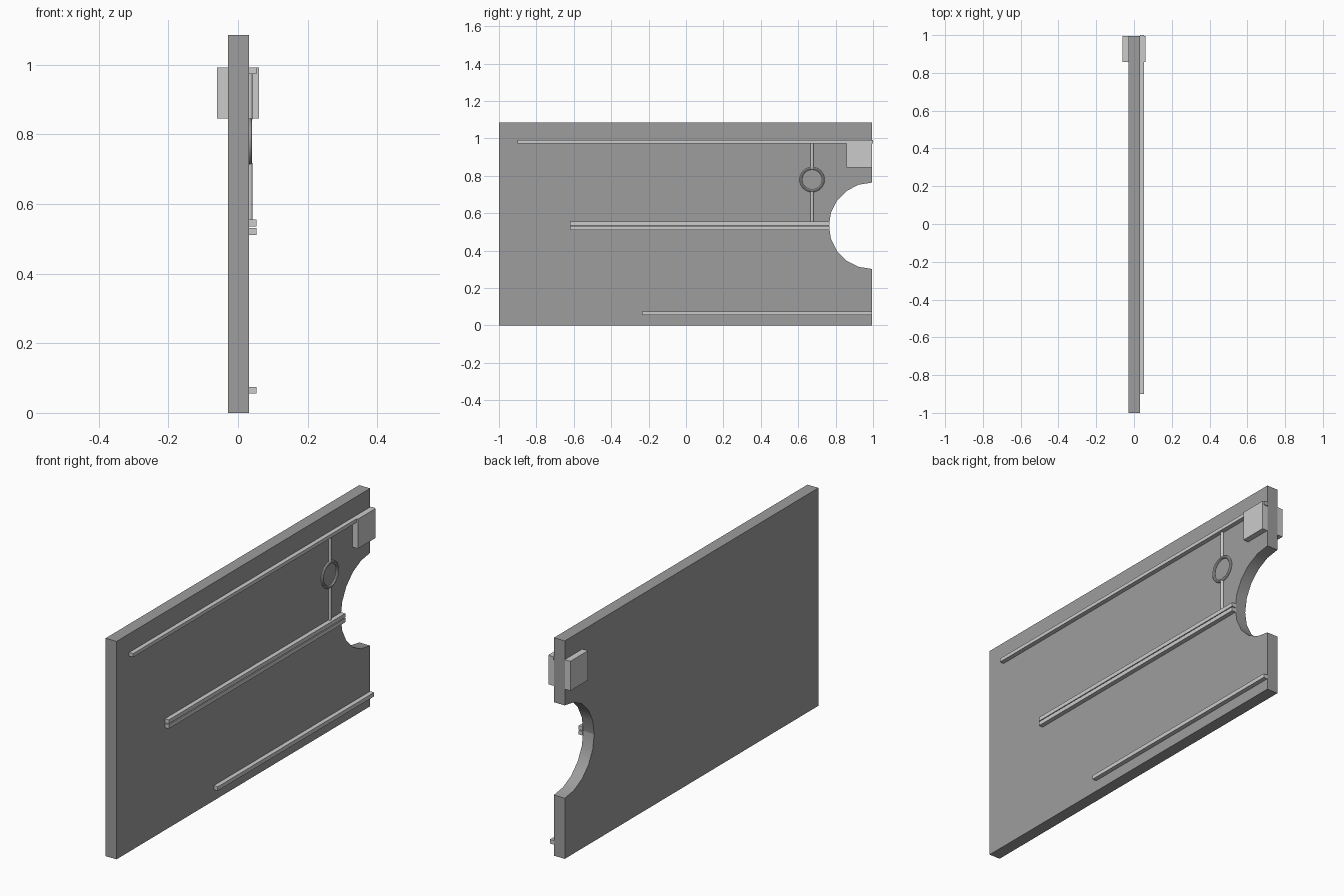
import bpy, bmesh, math

if "Cube" in bpy.data.objects:
    bpy.data.objects.remove(bpy.data.objects["Cube"])

END = 0.995  # y of the notched panel edge
FACE = 0.031  # x of the panel face carrying the strips


def box(name, x, y, z):
    bm = bmesh.new()
    bmesh.ops.create_cube(bm, size=1)
    for v in bm.verts:
        for i, (lo, hi) in enumerate((x, y, z)):
            v.co[i] = lo if v.co[i] < 0 else hi
    return finish(name, bm)


def finish(name, bm):
    bmesh.ops.recalc_face_normals(bm, faces=bm.faces)
    me = bpy.data.meshes.new(name)
    bm.to_mesh(me)
    bm.free()
    ob = bpy.data.objects.new(name, me)
    bpy.context.collection.objects.link(ob)
    return ob


# Panel: side profile with a half-round notch, extruded in x
cz, r = 0.533, 0.231
profile = [(END, 0), (-1, 0), (-1, 1.085), (END, 1.085)]
for i in range(11):
    a = math.radians(90 - 18 * i)
    profile.append((END - r * math.cos(a), cz + r * math.sin(a)))
bm = bmesh.new()
face = bm.faces.new([bm.verts.new((-0.029, y, z)) for y, z in profile])
ext = bmesh.ops.extrude_face_region(bm, geom=[face])
moved = [g for g in ext["geom"] if isinstance(g, bmesh.types.BMVert)]
bmesh.ops.translate(bm, verts=moved, vec=(FACE + 0.029, 0, 0))
panel = finish("panel", bm)
bpy.context.view_layer.objects.active = panel
panel.select_set(True)
bpy.ops.object.shade_smooth_by_angle()
# Crease where the two halves of the notch meet
for e in panel.data.edges:
    mid = [panel.data.vertices[i].co for i in e.vertices]
    if all(abs(c.z - cz) < 0.001 for c in mid):
        e.use_edge_sharp = True

dark = bpy.data.materials.new("dark_grey")
dark.diffuse_color = (0.34, 0.34, 0.34, 1)
dark.use_nodes = True
dark.node_tree.nodes["Principled BSDF"].inputs["Base Color"].default_value = dark.diffuse_color
panel.data.materials.append(dark)

# Raised strips on the +x face
for name, y0, y1, z0, z1 in (
        ("top_strip", -0.9, 1.0, 0.974, 0.992),
        ("middle_strip_upper", -0.62, 0.768, 0.535, 0.555),
        ("middle_strip_lower", -0.62, 0.768, 0.511, 0.531),
        ("bottom_strip", -0.235, END, 0.055, 0.075)):
    box(name, (FACE, 0.053), (y0, y1), (z0, z1))

# Corner blocks on both faces
for name, x in (("corner_block_front", (FACE, 0.06)),
                ("corner_block_back", (-0.06, -0.029))):
    box(name, x, (0.857, END), (0.845, 0.992))

# Ring handle with rods running up and down to the strips
bpy.ops.mesh.primitive_torus_add(major_radius=0.06, minor_radius=0.007,
                                 major_segments=32, minor_segments=10,
                                 location=(0.034, 0.674, 0.78),
                                 rotation=(0, math.pi / 2, 0))
bpy.context.object.name = "ring"
bpy.ops.object.shade_smooth_by_angle()
for name, z0, z1 in (("upper_rod", 0.843, 0.976), ("lower_rod", 0.553, 0.717)):
    bpy.ops.mesh.primitive_cylinder_add(vertices=12, radius=0.008, depth=z1 - z0,
                                        location=(0.034, 0.674, (z0 + z1) / 2))
    bpy.context.object.name = name
    bpy.ops.object.shade_smooth_by_angle()
